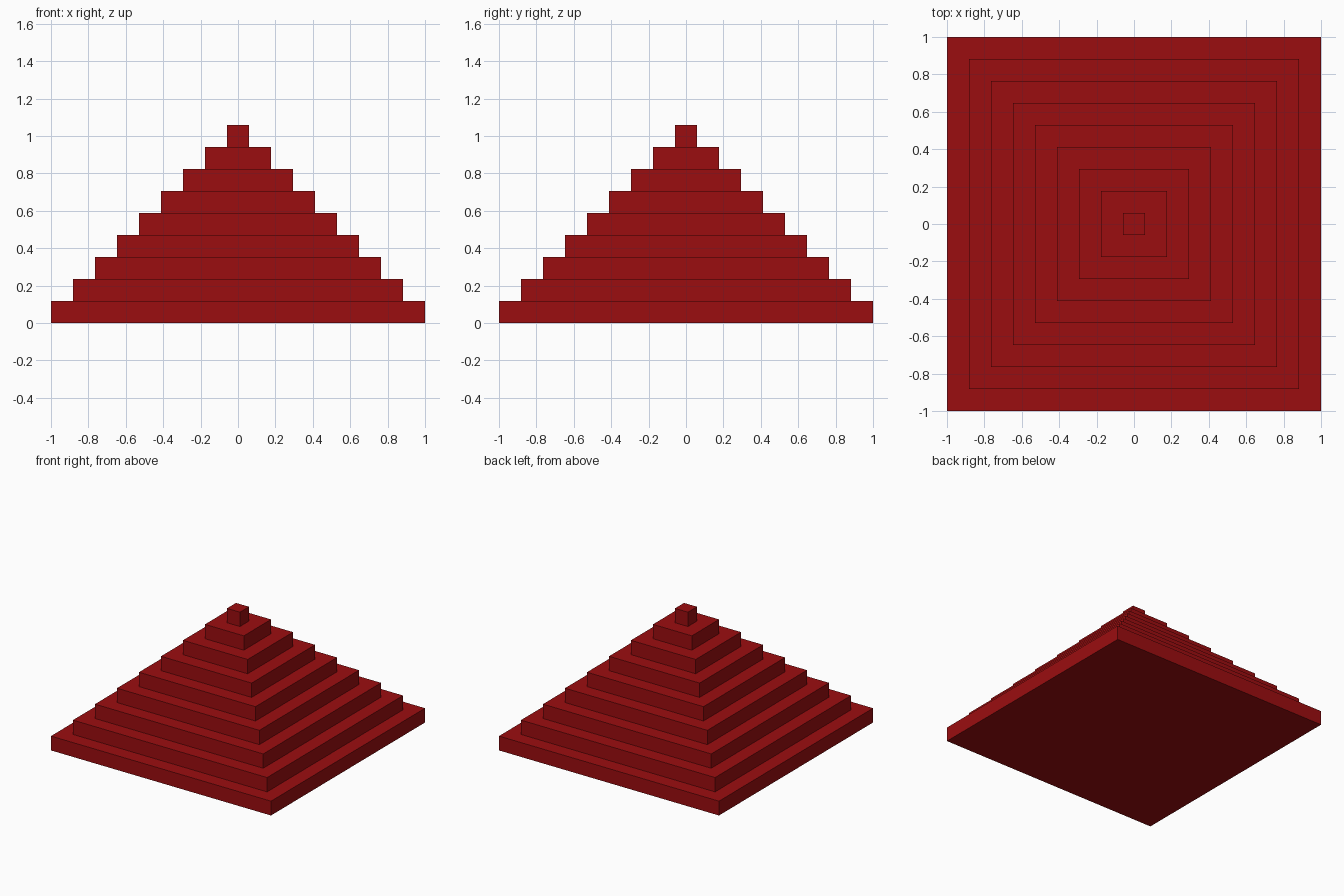
import bpy, bmesh
from mathutils import Vector

if "Cube" in bpy.data.objects:
    bpy.data.objects.remove(bpy.data.objects["Cube"])

TIERS = 9
STEP = 2 / (2 * TIERS - 1)   # tier height and ledge width

red = bpy.data.materials.new("deep red")
red.diffuse_color = (0.33, 0.004, 0.005, 1)
red.use_nodes = True
red.node_tree.nodes["Principled BSDF"].inputs["Base Color"].default_value = red.diffuse_color

bm = bmesh.new()

# Square base outline
top = bm.faces.new([bm.verts.new((x, y, 0)) for x, y in ((-1, -1), (1, -1), (1, 1), (-1, 1))])
base = top.copy()
base.normal_flip()

# Raise each tier, then step inwards for the next one
for i in range(TIERS):
    if i:
        bm.normal_update()
        bmesh.ops.inset_region(bm, faces=[top], thickness=STEP, use_even_offset=True)
    result = bmesh.ops.extrude_discrete_faces(bm, faces=[top])
    top = result["faces"][0]
    bmesh.ops.translate(bm, verts=top.verts[:], vec=Vector((0, 0, STEP)))

bmesh.ops.remove_doubles(bm, verts=bm.verts[:], dist=1e-5)
bmesh.ops.recalc_face_normals(bm, faces=bm.faces[:])

mesh = bpy.data.meshes.new("stepped_pyramid")
bm.to_mesh(mesh)
bm.free()
mesh.materials.append(red)
pyramid = bpy.data.objects.new("stepped_pyramid", mesh)
bpy.context.collection.objects.link(pyramid)
